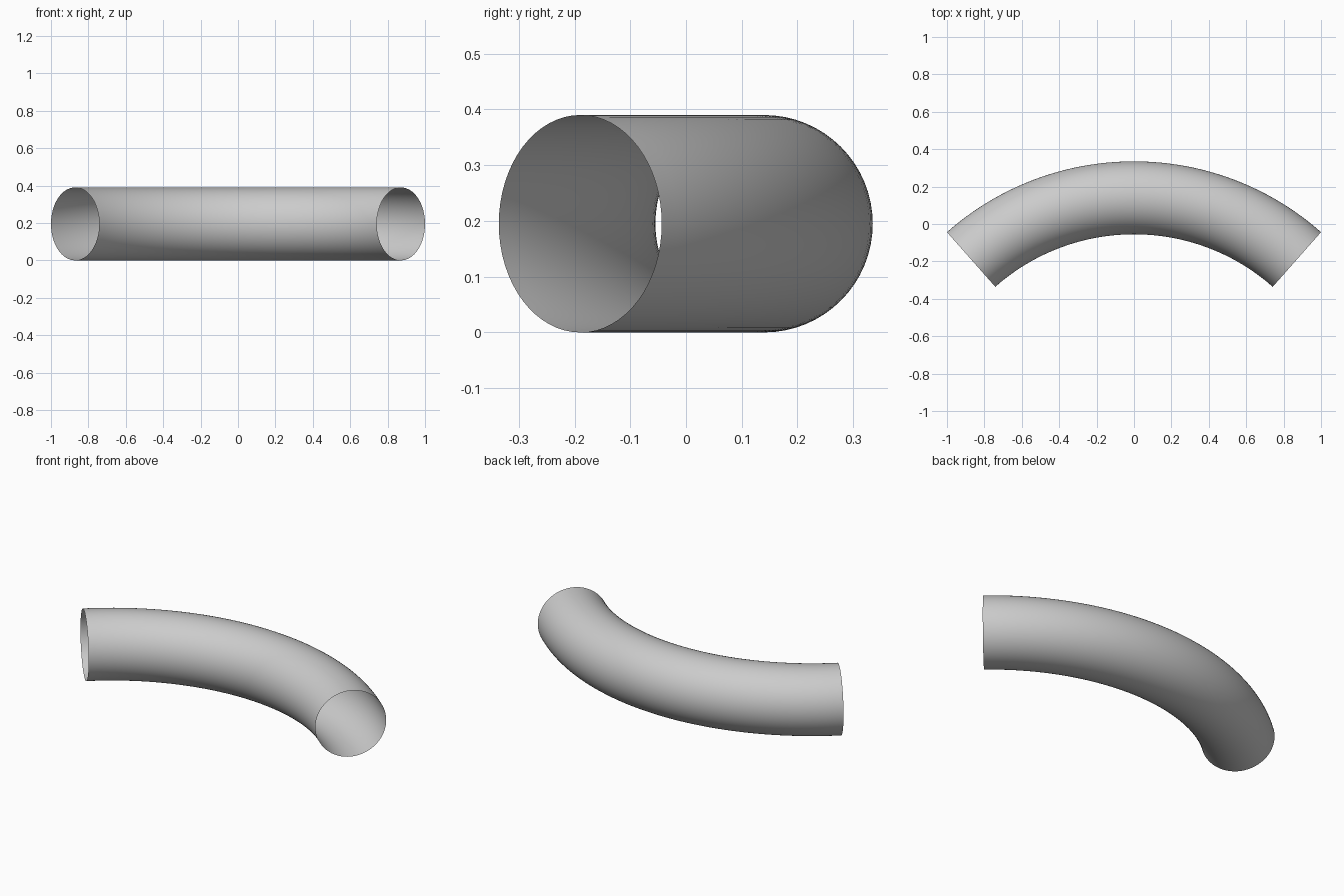
import bpy, bmesh
from math import radians
from mathutils import Matrix, Vector

if "Cube" in bpy.data.objects:
    bpy.data.objects.remove(bpy.data.objects["Cube"])

BEND_R, TUBE_R, HALF = 1.315, 0.195, radians(41.47)
CENTRE = Vector((0, -1.175, TUBE_R))

# Open ring at the right-hand mouth, swept round the bend centre
bm = bmesh.new()
place = (Matrix.Translation(CENTRE) @ Matrix.Rotation(-HALF, 4, 'Z')
         @ Matrix.Translation((0, BEND_R, 0)) @ Matrix.Rotation(radians(90), 4, 'Y'))
bmesh.ops.create_circle(bm, segments=64, radius=TUBE_R, matrix=place)
bmesh.ops.spin(bm, geom=bm.edges[:], cent=CENTRE, axis=(0, 0, 1),
               angle=2 * HALF, steps=48)

# Face the thin wall outwards
bm.faces.ensure_lookup_table()
bm.normal_update()
face = bm.faces[0]
mid = face.calc_center_median()
radial = Vector((mid.x - CENTRE.x, mid.y - CENTRE.y, 0)).normalized()
if face.normal.dot(mid - (CENTRE + radial * BEND_R)) < 0:
    bmesh.ops.reverse_faces(bm, faces=bm.faces[:])

mesh = bpy.data.meshes.new("curved_pipe")
bm.to_mesh(mesh)
bm.free()
pipe = bpy.data.objects.new("curved_pipe", mesh)
bpy.context.collection.objects.link(pipe)
mesh.shade_smooth()
